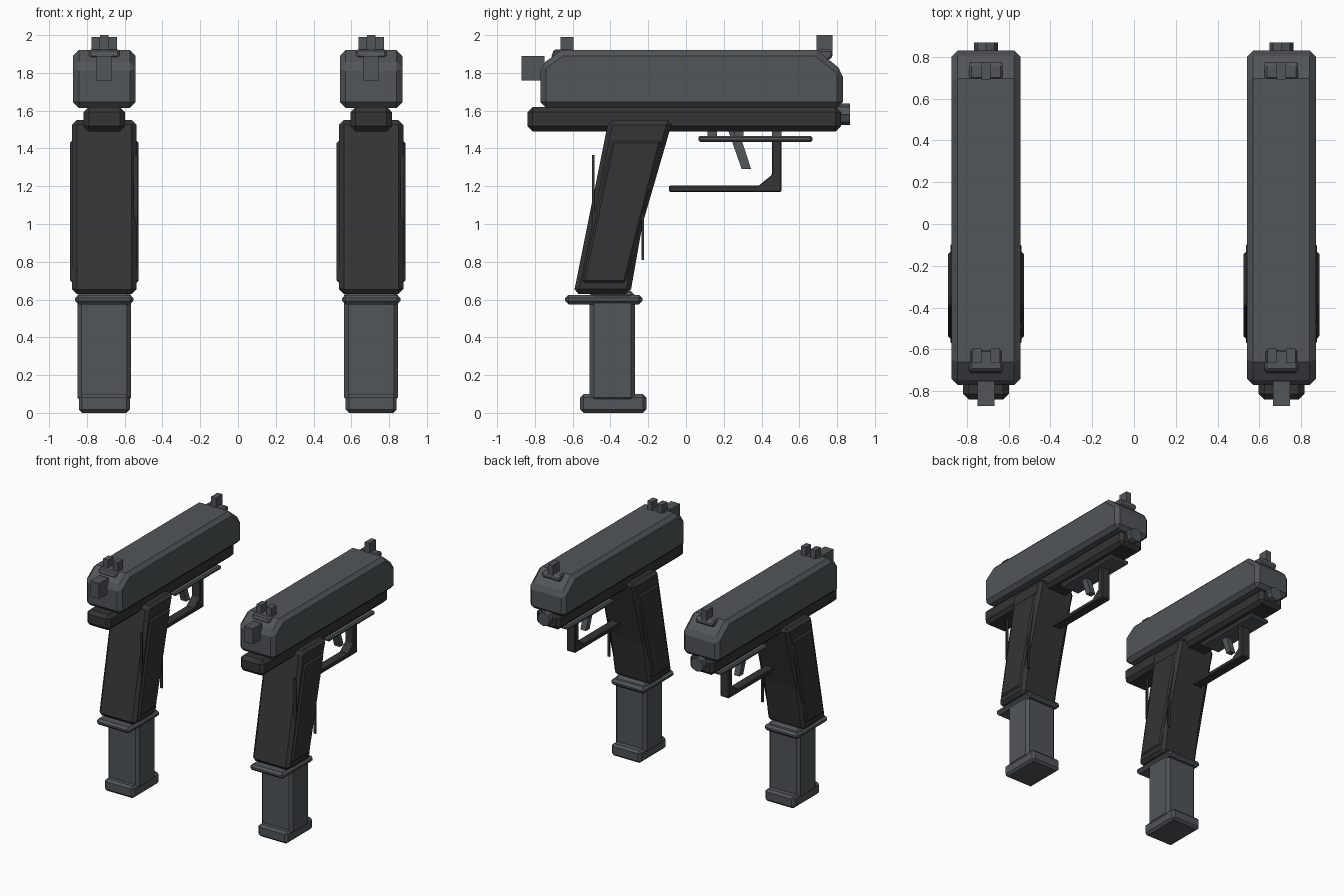
import bpy, bmesh, math

if "Cube" in bpy.data.objects:
    bpy.data.objects.remove(bpy.data.objects["Cube"])

def material(name, rgb):
    m = bpy.data.materials.new(name)
    m.diffuse_color = (*rgb, 1)
    m.use_nodes = True
    m.node_tree.nodes["Principled BSDF"].inputs["Base Color"].default_value = m.diffuse_color
    return m

GREY = material("gunmetal grey", (0.082, 0.092, 0.1))
DARK = material("charcoal", (0.035, 0.035, 0.035))

def prism(name, profile, width, mat, ox, bevel=0.0, x=0.0):
    """Side outline in (y, z), extruded along x and chamfered."""
    bm = bmesh.new()
    rings = [[bm.verts.new((ox + x + s * width / 2, y, z)) for y, z in profile] for s in (-1, 1)]
    n = len(profile)
    bm.faces.new(rings[0])
    bm.faces.new(rings[1][::-1])
    for i in range(n):
        j = (i + 1) % n
        bm.faces.new((rings[0][i], rings[1][i], rings[1][j], rings[0][j]))
    bmesh.ops.recalc_face_normals(bm, faces=bm.faces)
    me = bpy.data.meshes.new(name)
    bm.to_mesh(me)
    bm.free()
    me.materials.append(mat)
    ob = bpy.data.objects.new(name, me)
    bpy.context.collection.objects.link(ob)
    if bevel:
        b = ob.modifiers.new("chamfer", 'BEVEL')
        b.width, b.segments = bevel, 1
        b.limit_method, b.angle_limit = 'ANGLE', math.radians(50)
    return ob

def box(name, y0, y1, z0, z1, width, mat, ox, bevel=0.0, x=0.0):
    return prism(name, [(y0, z0), (y1, z0), (y1, z1), (y0, z1)], width, mat, ox, bevel, x)

def build(side, ox):
    # slide and frame
    prism(side + "_slide", [(-0.77, 1.615), (0.83, 1.615), (0.83, 1.81), (0.695, 1.92),
                            (-0.66, 1.92), (-0.77, 1.84)], 0.33, GREY, ox, 0.03)
    box(side + "_frame", -0.84, 0.82, 1.49, 1.62, 0.22, DARK, ox, 0.028)

    # raked grip with raised side panels
    prism(side + "_grip", [(-0.595, 0.63), (-0.295, 0.63), (-0.23, 1.0), (-0.07, 1.55),
                           (-0.41, 1.55)], 0.34, DARK, ox, 0.025)
    prism(side + "_grip_panels", [(-0.55, 0.69), (-0.32, 0.69), (-0.13, 1.44), (-0.39, 1.44)],
          0.365, DARK, ox, 0.012)
    # thin strips beside the grip
    box(side + "_rear_strip", -0.497, -0.485, 1.0, 1.365, 0.02, DARK, ox, x=0.165)
    box(side + "_fore_strip", -0.235, -0.223, 0.81, 1.2, 0.02, DARK, ox, x=0.165)

    # magazine
    box(side + "_magazine_collar", -0.64, -0.23, 0.575, 0.625, 0.31, GREY, ox, 0.018)
    box(side + "_magazine", -0.51, -0.27, 0.06, 0.645, 0.285, GREY, ox, 0.022)
    box(side + "_magazine_base", -0.56, -0.21, 0.0, 0.1, 0.27, GREY, ox, 0.018)

    # rail with its mounting studs
    box(side + "_rail", 0.065, 0.67, 1.435, 1.467, 0.18, GREY, ox, 0.01)
    for y in (0.14, 0.28, 0.48):
        box(side + "_rail_stud", y - 0.025, y + 0.025, 1.46, 1.5, 0.08, GREY, ox)

    # trigger and guard
    prism(side + "_trigger", [(0.295, 1.29), (0.345, 1.29), (0.28, 1.49), (0.225, 1.49)],
          0.05, GREY, ox)
    prism(side + "_trigger_guard", [(-0.09, 1.17), (0.505, 1.17), (0.505, 1.45), (0.455, 1.45),
                                    (0.455, 1.26), (0.385, 1.203), (-0.09, 1.203)],
          0.08, DARK, ox, 0.006)

    # hammer and sights
    box(side + "_hammer", -0.87, -0.75, 1.76, 1.89, 0.08, GREY, ox)
    prism(side + "_rear_sight_base", [(-0.715, 1.88), (-0.6, 1.88), (-0.6, 1.925), (-0.7, 1.925)],
          0.16, GREY, ox, 0.01)
    for s in (-1, 1):
        box(side + "_rear_sight_post", -0.665, -0.595, 1.91, 1.99, 0.045, GREY, ox, x=s * 0.045)
    prism(side + "_front_sight_base", [(0.69, 1.87), (0.765, 1.87), (0.78, 1.9), (0.765, 1.923),
                                       (0.69, 1.923)], 0.16, GREY, ox, 0.01)
    box(side + "_front_sight", 0.69, 0.775, 1.91, 2.0, 0.045, GREY, ox)

    # octagonal rod end under the muzzle
    bpy.ops.mesh.primitive_cylinder_add(vertices=8, radius=0.057, depth=0.1,
                                        location=(ox, 0.817, 1.58),
                                        rotation=(math.pi / 2, 0, math.pi / 8 * 0))
    rod = bpy.context.object
    rod.name = side + "_guide_rod"
    rod.data.materials.append(GREY)

for side, ox in (("left", -0.708), ("right", 0.705)):
    build(side, ox)
